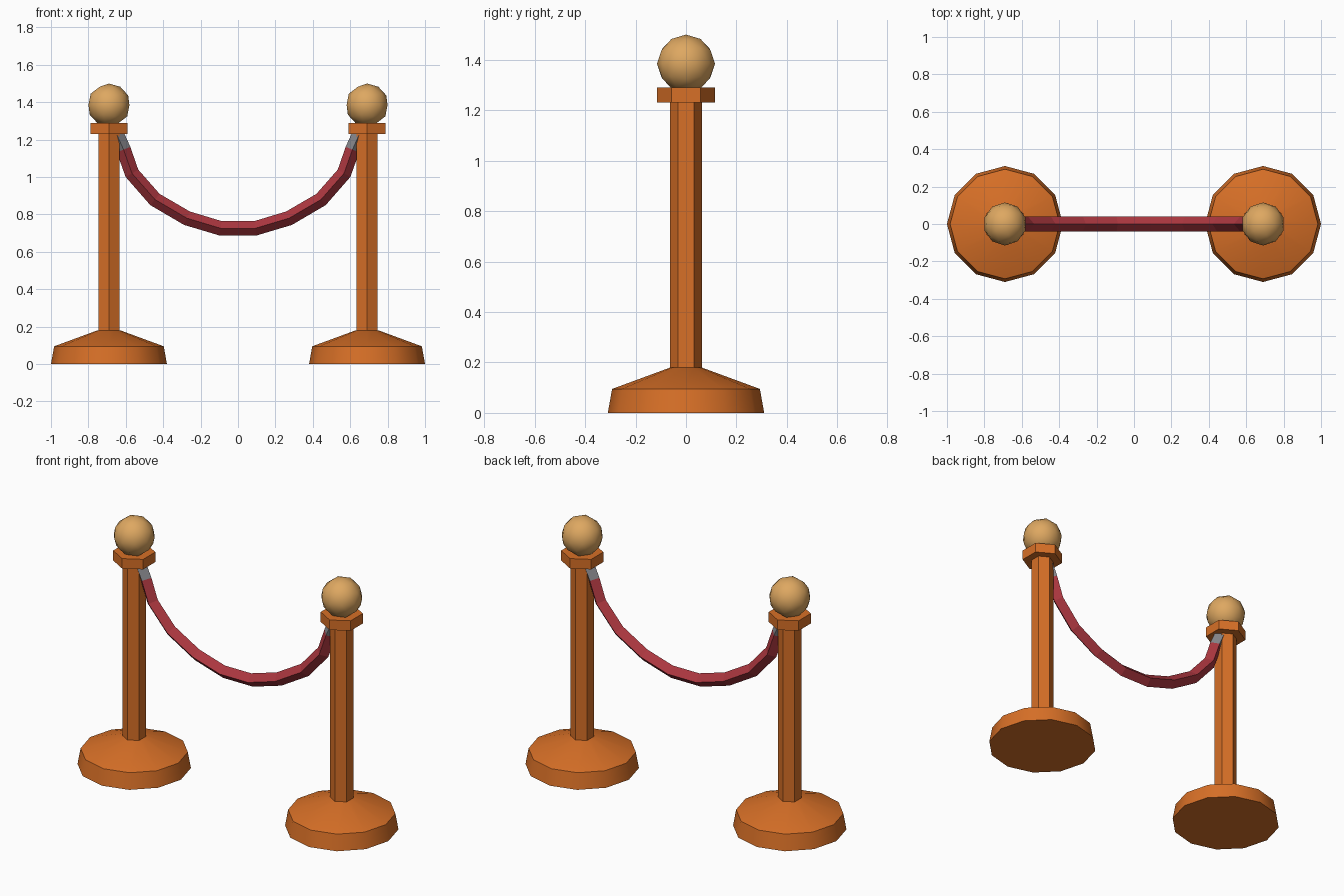
import bpy, bmesh, math
from mathutils import Vector

cube = bpy.data.objects.get("Cube")
if cube:
    bpy.data.objects.remove(cube, do_unlink=True)


def material(name, rgb):
    m = bpy.data.materials.new(name)
    m.use_nodes = True
    m.diffuse_color = (*rgb, 1)
    m.node_tree.nodes["Principled BSDF"].inputs["Base Color"].default_value = (*rgb, 1)
    return m


orange = material("orange", (0.68, 0.16, 0.02))
tan = material("pale gold", (0.73, 0.39, 0.12))
red = material("dark red", (0.41, 0.038, 0.05))
grey = material("grey", (0.24, 0.24, 0.26))


def finish(name, bm, mats, x=0, smooth=None):
    bmesh.ops.recalc_face_normals(bm, faces=bm.faces)
    mesh = bpy.data.meshes.new(name)
    bm.to_mesh(mesh)
    bm.free()
    obj = bpy.data.objects.new(name, mesh)
    obj.location.x = x
    bpy.context.collection.objects.link(obj)
    for m in mats:
        mesh.materials.append(m)
    if smooth:
        bpy.ops.object.select_all(action='DESELECT')
        obj.select_set(True)
        bpy.context.view_layer.objects.active = obj
        bpy.ops.object.shade_smooth_by_angle(angle=math.radians(smooth))
    return obj


def skin(bm, rings):
    """Join rings of points with quads and cap both ends."""
    rows = [[bm.verts.new(p) for p in ring] for ring in rings]
    n = len(rows[0])
    for a, b in zip(rows, rows[1:]):
        for i in range(n):
            j = (i + 1) % n
            bm.faces.new((a[i], a[j], b[j], b[i]))
    bm.faces.new(rows[0])
    bm.faces.new(rows[-1])


def turned(name, profile, sides, x, smooth=None):
    """Turned part with a corner on the y axis."""
    bm = bmesh.new()
    angles = [math.pi / 2 + math.tau * i / sides for i in range(sides)]
    skin(bm, [[(r * math.cos(a), r * math.sin(a), z) for a in angles]
              for r, z in profile])
    return finish(name, bm, [orange], x, smooth)


# The two posts
for side, x in (("right", -0.69), ("left", 0.69)):
    turned(side + "_base", [(0.31, 0), (0.293, 0.095), (0.062, 0.18)], 12, x, 35)
    turned(side + "_post", [(0.064, 0.17), (0.064, 1.24)], 6, x)
    turned(side + "_collar", [(0.115, 1.23), (0.115, 1.29)], 6, x)
    bm = bmesh.new()
    bmesh.ops.create_icosphere(bm, subdivisions=2, radius=0.115)
    ball = finish(side + "_ball", bm, [tan], x, 35)
    ball.location.z = 1.385

# Hanging rope: diamond section swept along a mirrored sag, grey end fittings
half = [(0.65, 1.232), (0.612, 1.147), (0.567, 1.02), (0.444, 0.88),
        (0.273, 0.78), (0.093, 0.726)]
path = [Vector((-x, 0, z)) for x, z in half]
path += [Vector((x, 0, z)) for x, z in reversed(half)]
rings = []
for i, p in enumerate(path):
    before = (p - path[i - 1]).normalized() if i else Vector()
    after = (path[i + 1] - p).normalized() if i + 1 < len(path) else Vector()
    t = (before + after).normalized()
    up = Vector((-t.z, 0, t.x)) * 0.039
    out = Vector((0, 0.039, 0))
    rings.append([p + up, p + out, p - up, p - out])
bm = bmesh.new()
skin(bm, rings)
for f in bm.faces:
    f.material_index = int(f.calc_center_median().z > 1.147)
finish("rope", bm, [red, grey])
